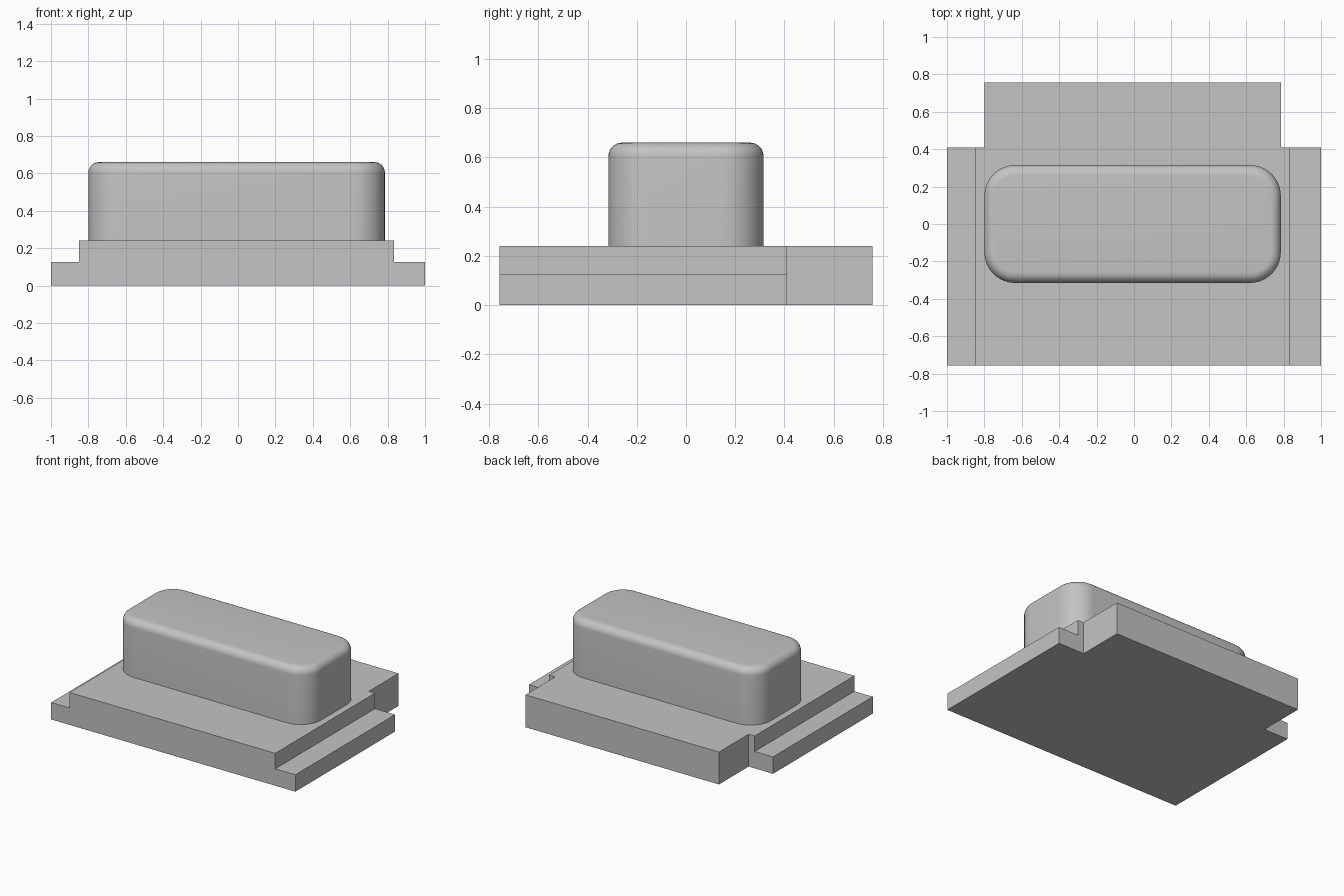
import bpy
import bmesh
import math
from mathutils import Vector

if "Cube" in bpy.data.objects:
    bpy.data.objects.remove(bpy.data.objects["Cube"], do_unlink=True)

grey = bpy.data.materials.new("plain grey")
grey.use_nodes = True
grey.diffuse_color = (0.55, 0.55, 0.55, 1)
grey.node_tree.nodes["Principled BSDF"].inputs["Base Color"].default_value = (0.55, 0.55, 0.55, 1)


def make_object(name, bm):
    bmesh.ops.recalc_face_normals(bm, faces=bm.faces)
    mesh = bpy.data.meshes.new(name)
    bm.to_mesh(mesh)
    bm.free()
    obj = bpy.data.objects.new(name, mesh)
    bpy.context.collection.objects.link(obj)
    mesh.materials.append(grey)
    return obj


def prism(outline, z0, z1):
    """Closed solid raised from an outline seen from above."""
    bm = bmesh.new()
    face = bm.faces.new([bm.verts.new((x, y, z0)) for x, y in outline])
    raised = bmesh.ops.extrude_face_region(bm, geom=[face], use_keep_orig=True)
    verts = [g for g in raised["geom"] if isinstance(g, bmesh.types.BMVert)]
    bmesh.ops.translate(bm, verts=verts, vec=Vector((0, 0, z1 - z0)))
    return bm


def rectangle(x0, x1, y0, y1):
    return [(x0, y0), (x1, y0), (x1, y1), (x0, y1)]


def select_only(obj):
    bpy.ops.object.select_all(action='DESELECT')
    obj.select_set(True)
    bpy.context.view_layer.objects.active = obj


front, back, shoulder = -0.757, 0.757, 0.41
base_top, ledge_top, cap_top = 0.24, 0.125, 0.66
cap_left, cap_right = 0.785, -0.80

# Base plate with a narrower tongue at the back
base = make_object("base_plate", prism([
    (-1, front), (1, front), (1, shoulder), (cap_left, shoulder),
    (cap_left, back), (cap_right, back), (cap_right, shoulder), (-1, shoulder)],
    0, base_top))

# Low ledges cut along both sides
for side, x0, x1 in (("left", 0.835, 1.2), ("right", -1.2, -0.85)):
    cutter = make_object(side + "_ledge_cutter", prism(
        rectangle(x0, x1, front - 0.2, shoulder + 0.2), ledge_top, 0.5))
    cutter.hide_render = True
    cut = base.modifiers.new(side + "_ledge", 'BOOLEAN')
    cut.operation = 'DIFFERENCE'
    cut.solver = 'EXACT'
    cut.object = cutter
    select_only(base)
    bpy.ops.object.modifier_apply(modifier=cut.name)
    bpy.data.objects.remove(cutter, do_unlink=True)

# Raised cap: round the upright corners, then the top rim
bm = prism(rectangle(cap_right, cap_left, -0.315, 0.315), base_top - 0.01, cap_top)
upright = [e for e in bm.edges if abs(e.verts[0].co.z - e.verts[1].co.z) > 0.1]
bmesh.ops.bevel(bm, geom=upright, offset=0.165, segments=12, profile=0.5, affect='EDGES')
rim = [e for e in bm.edges if all(v.co.z > cap_top - 0.001 for v in e.verts)]
bmesh.ops.bevel(bm, geom=rim, offset=0.055, segments=8, profile=0.5, affect='EDGES')
cap = make_object("raised_cap", bm)
select_only(cap)
bpy.ops.object.shade_smooth_by_angle(angle=math.radians(30))
